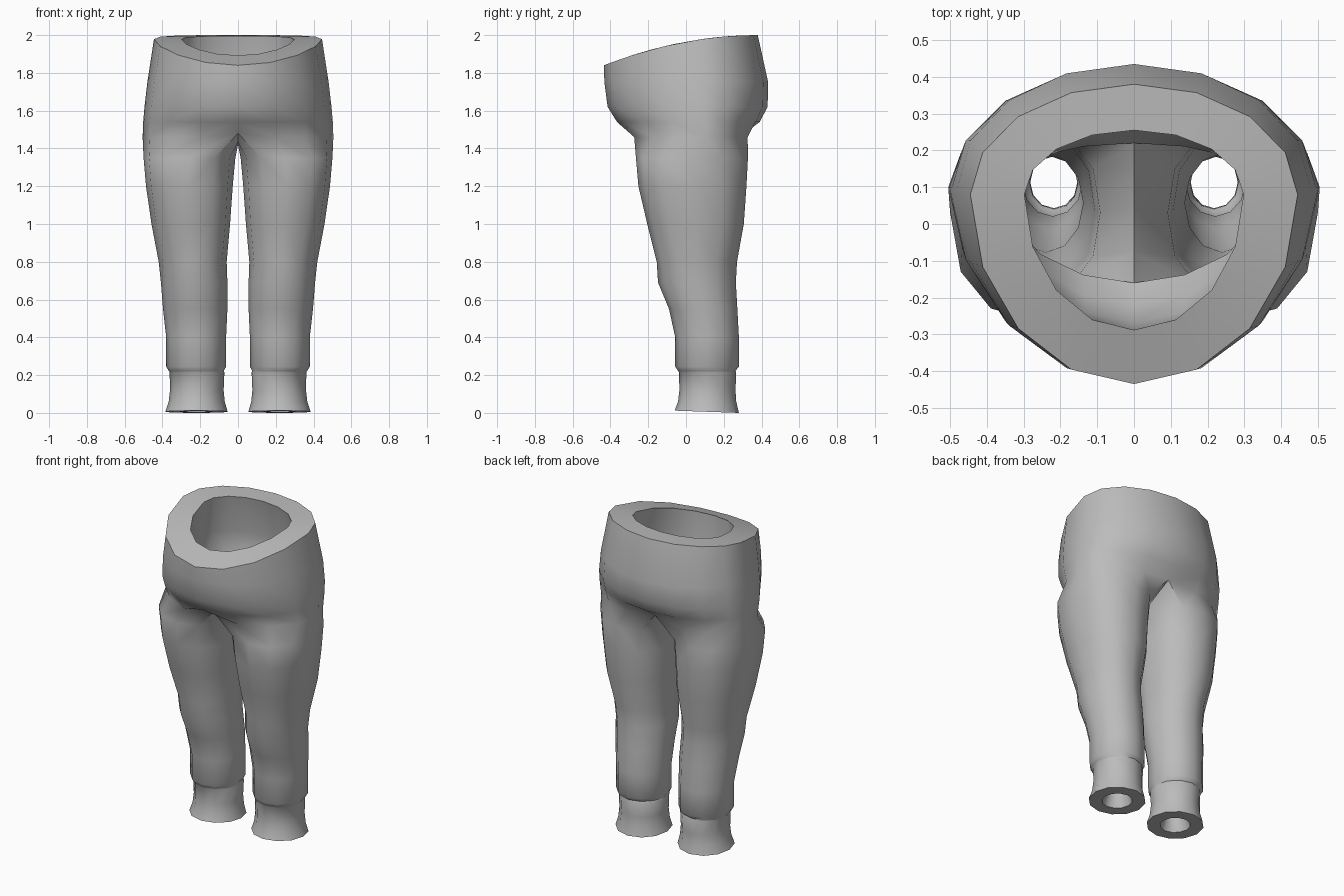
import bpy, bmesh, math

cube = bpy.data.objects.get("Cube")
if cube:
    bpy.data.objects.remove(cube)

# Hip rings: height, half width, widest y, front y, back y
HIP = [(None, .445, .08, -.435, .38),
       (1.75, .48, .10, -.432, .435),
       (1.62, .495, .10, -.415, .432),
       (1.54, .502, .10, -.365, .39),
       (1.46, .505, .10, -.305, .345)]

# Leg rings: height, inner x, outer x, front y, back y
LEG = [(1.35, .014, .50, -.265, .328),
       (1.20, .028, .487, -.252, .32),
       (1.00, .042, .458, -.205, .306),
       (.80, .06, .42, -.155, .27),
       (.69, .056, .408, -.148, .264),
       (.55, .056, .397, -.09, .272),
       (.40, .063, .38, -.057, .28),
       (.245, .063, .38, -.057, .28),
       (.222, .075, .366, -.042, .262)]

# Flared ankle cuff
CUFF = [(.214, .072, .362, -.037, .266),
        (.12, .076, .36, -.035, .262),
        (.06, .07, .367, -.042, .266),
        (.006, .055, .385, -.06, .28)]


def hip_ring(z, half, mid, front, back, inset):
    """Half ring from front centre round the side to back centre."""
    points = []
    for i in range(9):
        a = math.pi * (i / 8 - .5)
        depth = (mid - front - inset) if a < 0 else (back - mid - inset * .85)
        y = mid + depth * math.sin(a)
        height = 2 - .16 * ((.38 - y) / .815) ** 2 if z is None else z
        points.append(((half - inset) * math.cos(a) if 0 < i < 8 else 0, y, height))
    return points


def leg_ring(z, inner, outer, front, back, inset):
    """Closed ring starting at the front inner side."""
    power = .88 if z > .9 else 1
    points = []
    for i in range(12):
        a = math.radians(i * 30 - 120)
        c, s = [math.copysign(abs(v) ** power, v) for v in (math.cos(a), math.sin(a))]
        x = (inner + outer) / 2 + c * ((outer - inner) / 2 - inset)
        y = (front + back) / 2 + s * ((back - front) / 2 - inset)
        points.append((x, y, z - (y - .11) * .035 if z < .03 else z))
    return points


def half_shell(bm, side, thick):
    """One side of the outer or inner cloth; returns the waist and ankle rings."""
    rings = [hip_ring(*r, .147 if thick else 0) for r in HIP]
    rise = .09 if thick else 0
    # Pull the centre seam in and close the ring under the crotch
    seam = rings[-1]
    seam[0] = (0, -.25 + rise, 1.48 + rise / 2)
    seam[8] = (0, .31 - rise, 1.48 + rise / 2)
    seam += [(0, .2 - rise / 2, 1.435 + rise), (0, .04, 1.42 + rise),
             (0, -.12 + rise / 2, 1.435 + rise)]
    rings += [leg_ring(*r, .078 if thick else 0) for r in LEG + CUFF]
    verts = [[bm.verts.new((side * x, y, z)) for x, y, z in r] for r in rings]
    for upper, lower in zip(verts, verts[1:]):
        bridge(bm, upper, lower)
    return verts[0], verts[-1]


def bridge(bm, a, b):
    count = len(a) if len(a) == 12 else 8
    for i in range(count):
        j = (i + 1) % len(a)
        bm.faces.new((a[i], a[j], b[j], b[i]))


# Trousers: both sides, outer and inner cloth, joined at waist and ankles
bm = bmesh.new()
for side in (1, -1):
    outside = half_shell(bm, side, False)
    inside = half_shell(bm, side, True)
    for a, b in zip(outside, inside):
        bridge(bm, a, b)
bmesh.ops.remove_doubles(bm, verts=bm.verts[:], dist=.0005)
bmesh.ops.recalc_face_normals(bm, faces=bm.faces[:])

mesh = bpy.data.meshes.new("trousers")
bm.to_mesh(mesh)
bm.free()
trousers = bpy.data.objects.new("trousers", mesh)
bpy.context.collection.objects.link(trousers)

# Plain grey cloth
cloth = bpy.data.materials.new("grey cloth")
cloth.use_nodes = True
grey = (.5, .5, .5, 1)
cloth.diffuse_color = grey
cloth.node_tree.nodes["Principled BSDF"].inputs["Base Color"].default_value = grey
mesh.materials.append(cloth)

bpy.ops.object.select_all(action='DESELECT')
trousers.select_set(True)
bpy.context.view_layer.objects.active = trousers
bpy.ops.object.shade_smooth_by_angle(angle=math.radians(50))
